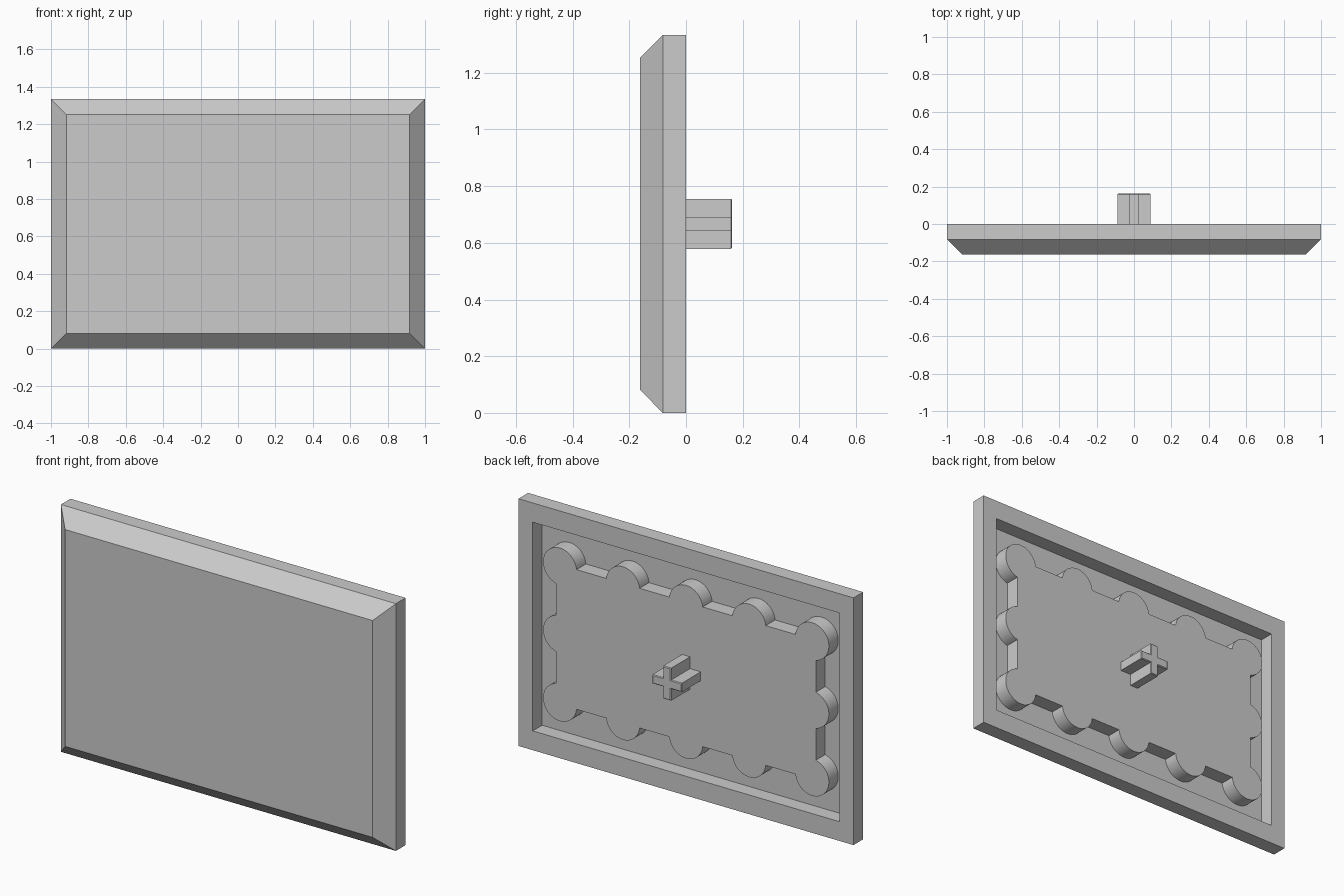
import bpy, bmesh, math
from mathutils import Vector

cube = bpy.data.objects.get("Cube")
if cube:
    bpy.data.objects.remove(cube, do_unlink=True)

# Single plain grey
grey = bpy.data.materials.new("light grey")
grey.use_nodes = True
GREY = (0.6, 0.6, 0.6, 1)
grey.diffuse_color = GREY
grey.node_tree.nodes["Principled BSDF"].inputs["Base Color"].default_value = GREY

W, H, D = 1.0, 0.667, 0.163     # half width, half height, front depth
MID = H                         # height of the centre
CHAMFER, FLOOR = 0.082, -0.08


def finish(bm, name, smooth=False):
    bmesh.ops.recalc_face_normals(bm, faces=bm.faces)
    mesh = bpy.data.meshes.new(name)
    bm.to_mesh(mesh)
    bm.free()
    mesh.materials.append(grey)
    obj = bpy.data.objects.new(name, mesh)
    bpy.context.collection.objects.link(obj)
    if smooth:
        bpy.ops.object.select_all(action='DESELECT')
        obj.select_set(True)
        bpy.context.view_layer.objects.active = obj
        bpy.ops.object.shade_smooth_by_angle(angle=math.radians(30))
    return obj


def extrude_outline(points, y0, y1):
    """Solid from an x-z outline around the centre; returns bmesh and end face."""
    bm = bmesh.new()
    face = bm.faces.new([bm.verts.new((x, y0, MID + z)) for x, z in points])
    ext = bmesh.ops.extrude_face_region(bm, geom=[face], use_keep_orig=True)["geom"]
    end = [f for f in ext if isinstance(f, bmesh.types.BMFace)][0]
    bmesh.ops.translate(bm, verts=end.verts, vec=Vector((0, y1 - y0, 0)))
    return bm, end


# Shell: chamfered front, straight sides, back rim and recessed floor
bm = bmesh.new()
sections = [(W - CHAMFER, H - CHAMFER, -D), (W, H, -CHAMFER), (W, H, 0),
            (W - 0.085, H - 0.104, 0), (W - 0.085, H - 0.104, FLOOR)]
rings = [[bm.verts.new((sx * w, y, MID + sz * h))
          for sx, sz in ((-1, -1), (1, -1), (1, 1), (-1, 1))]
         for w, h, y in sections]
for a, b in zip(rings, rings[1:]):
    for i in range(4):
        j = (i + 1) % 4
        bm.faces.new((a[i], a[j], b[j], b[i]))
bm.faces.new(rings[0])
bm.faces.new(rings[-1])
finish(bm, "panel_shell")

# Raised back plate with round bosses along its border
R, CX, CZ = 0.1, 0.753, 0.367   # boss radius and corner boss centres
PX, PZ = 0.775, 0.377           # plate half sizes
a = math.asin((PZ - CZ) / R)
b = math.acos((PX - CX) / R)
pi = math.pi
inner = [CX / 2, 0, -CX / 2]
bosses = [(CX, 0, -b, b), (CX, CZ, -b, pi - a)]
bosses += [(x, CZ, a, pi - a) for x in inner]
bosses += [(-CX, CZ, a, pi + b), (-CX, 0, pi - b, pi + b),
           (-CX, -CZ, pi - b, 2 * pi - a)]
bosses += [(-x, -CZ, pi + a, 2 * pi - a) for x in inner]
bosses += [(CX, -CZ, pi + a, 2 * pi + b)]
outline = []
for cx, cz, start, stop in bosses:
    steps = max(8, round((stop - start) / math.radians(7.5)))
    for i in range(steps + 1):
        t = start + (stop - start) * i / steps
        outline.append((cx + R * math.cos(t), cz + R * math.sin(t)))
bm, _ = extrude_outline(outline, FLOOR - 0.005, 0)
finish(bm, "back_plate", smooth=True)

# Cross-shaped stem with a slightly eased end
L, T = 0.088, 0.024
quarter = [(L, -T), (L, T), (T, T)]
cross = []
for k in range(4):
    c, s = round(math.cos(k * pi / 2)), round(math.sin(k * pi / 2))
    cross += [(c * x - s * z, s * x + c * z) for x, z in quarter]
bm, end = extrude_outline(cross, -0.01, D)
bmesh.ops.bevel(bm, geom=list(end.edges), offset=0.004, segments=1, affect='EDGES')
finish(bm, "cross_stem")
